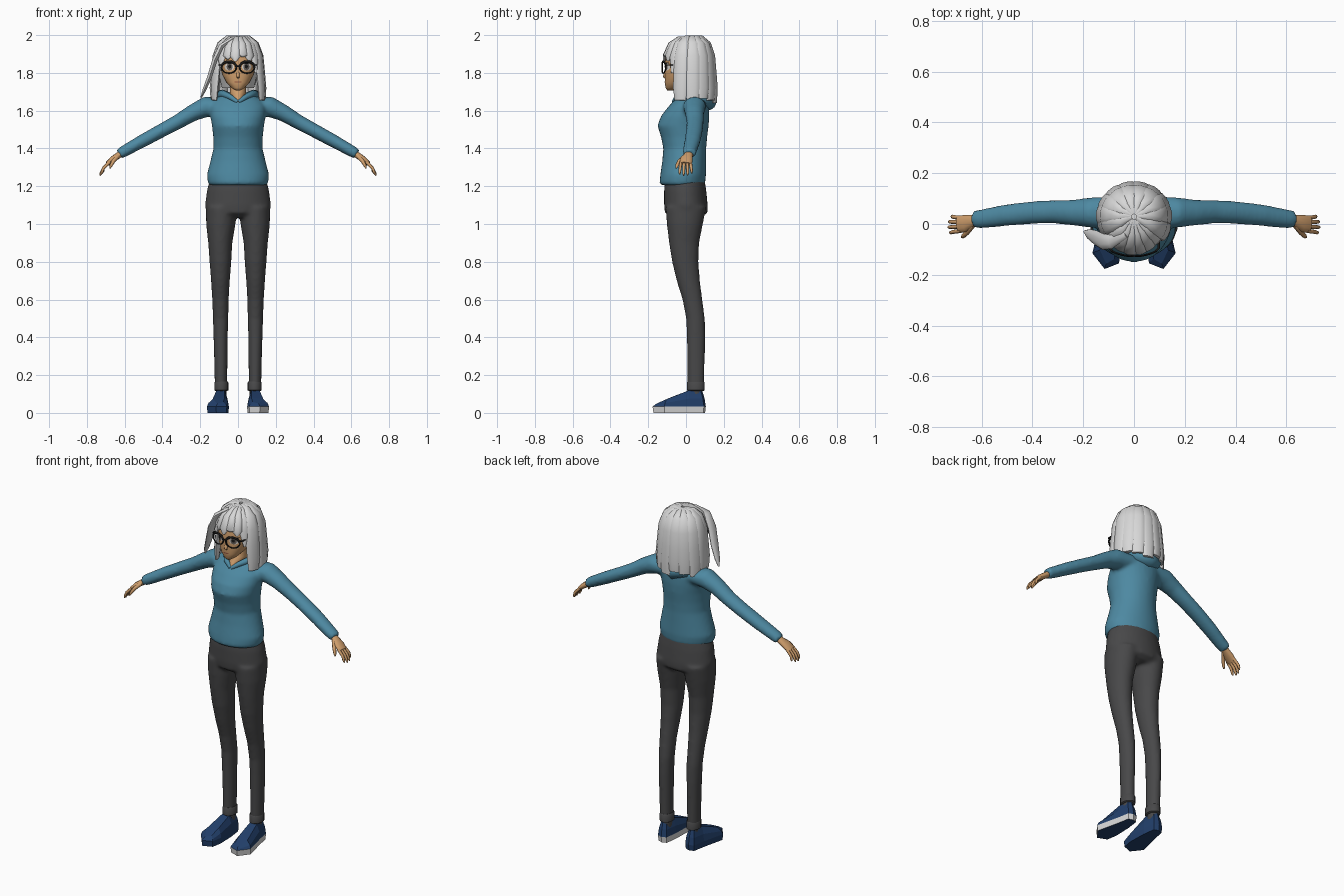
import bpy, bmesh, math
from mathutils import Vector

X, Y, Z = Vector((1, 0, 0)), Vector((0, 1, 0)), Vector((0, 0, 1))


def mat(name, r, g, b):
    m = bpy.data.materials.new(name)
    m.diffuse_color = (r, g, b, 1)
    return m


SKIN = mat("skin", .62, .34, .15)
TEAL = mat("teal cloth", .075, .25, .36)
GREY = mat("dark grey cloth", .065, .065, .067)
NAVY = mat("navy", .016, .05, .145)
SOLE = mat("sole white", .68, .68, .68)
HAIR = mat("silver hair", .68, .68, .68)
BLACK = mat("black", .01, .01, .01)
WHITE = mat("eye white", .75, .72, .68)
IRIS = mat("iris", .14, .12, .11)
LIP = mat("lip", .3, .1, .055)


def sgn_pow(v, e):
    return math.copysign(abs(v) ** e, v)


def tube(bm, path, u_ref=X, n=16, axis=None, p=2.0):
    """Loft ellipses (x, y, z, radius along u_ref, radius across) along a path."""
    pts = [Vector(q[:3]) for q in path]
    rings = []
    for i, q in enumerate(path):
        t = axis or (pts[min(i + 1, len(pts) - 1)] - pts[max(i - 1, 0)]).normalized()
        u = (u_ref - t * u_ref.dot(t)).normalized()
        v = t.cross(u)
        ring = []
        for k in range(n):
            a = 2 * math.pi * k / n
            ring.append(bm.verts.new(pts[i] + u * q[3] * sgn_pow(math.cos(a), 2 / p)
                                     + v * q[4] * sgn_pow(math.sin(a), 2 / p)))
        rings.append(ring)
    for r0, r1 in zip(rings, rings[1:]):
        for k in range(n):
            bm.faces.new((r0[k], r0[(k + 1) % n], r1[(k + 1) % n], r1[k]))
    bm.faces.new(rings[0][::-1])
    bm.faces.new(rings[-1])


def stack(bm, rows, n=32, p=2.0):
    """Horizontal rings given as (z, half width, front y, back y)."""
    tube(bm, [(0, (f + b) / 2, z, w, (b - f) / 2) for z, w, f, b in rows], n=n, axis=Z, p=p)


def finish(name, bm, mats, smooth=50, remesh=None):
    bmesh.ops.recalc_face_normals(bm, faces=bm.faces)
    me = bpy.data.meshes.new(name)
    bm.to_mesh(me)
    bm.free()
    ob = bpy.data.objects.new(name, me)
    bpy.context.collection.objects.link(ob)
    for m in mats:
        me.materials.append(m)
    if remesh:
        r = ob.modifiers.new("blend", 'REMESH')
        r.mode, r.voxel_size, r.use_smooth_shade = 'VOXEL', remesh, True
        s = ob.modifiers.new("relax", 'SMOOTH')
        s.factor, s.iterations = .5, 6
    elif smooth:
        bpy.ops.object.select_all(action='DESELECT')
        ob.select_set(True)
        bpy.context.view_layer.objects.active = ob
        bpy.ops.object.shade_smooth_by_angle(angle=math.radians(smooth))
    return ob


def sided(s, path):
    return [(s * q[0],) + tuple(q[1:]) for q in path]


# Sweater: torso and sleeves blended together
bm = bmesh.new()
stack(bm, [(1.205, .152, -.132, .097), (1.22, .160, -.14, .102), (1.26, .165, -.136, .106),
           (1.33, .147, -.126, .106), (1.40, .130, -.12, .107), (1.46, .131, -.132, .112),
           (1.52, .138, -.151, .12), (1.57, .146, -.133, .123), (1.62, .15, -.095, .122),
           (1.655, .13, -.062, .11), (1.685, .08, -.035, .09)])
ARM = [(.08, .045, 1.625, .065, .045), (.17, .045, 1.62, .06, .055), (.24, .045, 1.588, .051, .045),
       (.32, .048, 1.54, .046, .039), (.40, .045, 1.497, .045, .037), (.50, .035, 1.443, .043, .035),
       (.60, .02, 1.387, .038, .031), (.63, .017, 1.37, .035, .028)]
for s in (1, -1):
    tube(bm, sided(s, ARM), Y)
finish("sweater", bm, [TEAL], remesh=.01)

# Hood lying around the neck
half = [(.04, -.05, 1.672, .014, .014), (.075, 0, 1.688, .018, .018), (.085, .05, 1.682, .03, .03),
        (.058, .095, 1.66, .04, .042)]
bm = bmesh.new()
tube(bm, [(.003, -.066, 1.645, .01, .01)] + half + [(0, .112, 1.645, .044, .048)]
     + sided(-1, half[::-1]) + [(-.003, -.066, 1.645, .01, .01)], Z, 14)
finish("hood", bm, [TEAL], 70)

# Trousers: hips and legs blended together
LEG = [(.088, 0, 1.09, .082, .108), (.091, -.006, 1.0, .078, .096), (.094, -.01, .9, .064, .08),
       (.093, -.004, .8, .058, .07), (.093, .012, .7, .05, .062), (.093, .034, .6, .044, .053),
       (.092, .05, .5, .041, .05), (.092, .053, .4, .038, .049), (.091, .053, .3, .036, .047),
       (.09, .052, .13, .033, .044)]
CUFF = [(.088, .052, z, r, r + .01) for z, r in ((.117, .033), (.12, .037), (.16, .037), (.166, .033))]
bm = bmesh.new()
stack(bm, [(1.24, .148, -.11, .098), (1.18, .164, -.116, .107), (1.10, .175, -.116, .115),
           (1.06, .168, -.112, .115), (1.035, .13, -.08, .08)])
for s in (1, -1):
    tube(bm, sided(s, LEG), axis=Z, n=20)
finish("trousers", bm, [GREY], remesh=.01)
for s, side in ((1, "right"), (-1, "left")):
    bm = bmesh.new()
    tube(bm, sided(s, CUFF), axis=Z)
    tube(bm, sided(s, [(.088, .052, .08, .026, .034), (.088, .052, .13, .026, .034)]), axis=Z)
    finish("trouser_cuff_" + side, bm, [GREY])

    # Low-poly shoe: footprint raised to a sloping top, pale sole on one shoe
    foot = [(.062, .095), (.09, .105), (.118, .095), (.132, .02), (.157, -.115),
            (.105, -.177), (.05, -.155), (.043, -.09), (.052, .02)]
    bm = bmesh.new()
    rows = []
    for level in range(4):
        ring = []
        for x, y in foot:
            k = (.97, 1, .9, .55)[level]
            yy = (y + .03) * (.97, 1, .95, .86)[level] - .03
            top = .118 if yy > 0 else .118 + yy * .44
            z = (0, .034, .034 + (top - .034) * .5, top)[level]
            ring.append(bm.verts.new((s * (.093 - min(yy, 0) * .06 + (x - .093) * k), yy, z)))
        rows.append(ring)
    for i, (r0, r1) in enumerate(zip(rows, rows[1:])):
        for k in range(len(foot)):
            j = (k + 1) % len(foot)
            f = bm.faces.new((r0[k], r0[j], r1[j], r1[k]))
            f.material_index = 1 if i == 0 and s > 0 else 0
    bm.faces.new(rows[0])
    bmesh.ops.triangulate(bm, faces=[bm.faces.new(rows[-1])])
    finish("shoe_" + side, bm, [NAVY, SOLE], 0)

    # Hand: palm, four fingers, thumb
    bm = bmesh.new()
    tube(bm, sided(s, [(.60, .017, 1.385, .022, .018), (.635, .012, 1.362, .024, .017),
                       (.665, .002, 1.342, .034, .016), (.692, -.002, 1.318, .033, .012)]), Y, 12)
    for i in range(4):
        y, d = .024 - .017 * i, (.012, .002, 0, .006)[i]
        tube(bm, sided(s, [(.68, y, 1.328, .008, .009), (.712, y * 1.15, 1.296, .008, .008),
                           (.727 - d, y * 1.25, 1.268 + d, .007, .007),
                           (.731 - d, y * 1.25, 1.256 + d, .003, .003)]), Y, 8)
    tube(bm, sided(s, [(.635, -.005, 1.36, .011, .012), (.658, -.034, 1.335, .011, .01),
                       (.672, -.048, 1.31, .009, .008), (.678, -.052, 1.295, .004, .004)]), Y, 8)
    finish("hand_" + side, bm, [SKIN])

# Head and neck
HEAD = [(1.708, .014, -.1, -.06), (1.72, .034, -.108, -.03), (1.75, .062, -.112, .02),
        (1.79, .083, -.112, .07), (1.84, .095, -.112, .10), (1.89, .098, -.108, .115),
        (1.94, .085, -.09, .11), (1.975, .05, -.05, .08)]
bm = bmesh.new()
stack(bm, HEAD, 40, 2.3)
stack(bm, [(1.63, .008, -.078, .06), (1.678, .042, -.058, .065), (1.70, .043, -.034, .066),
           (1.77, .042, -.028, .066)], 20)
tube(bm, [(0, -.1, 1.815, .006, .006), (0, -.112, 1.79, .009, .009), (0, -.116, 1.779, .009, .006),
          (0, -.106, 1.772, .006, .004)], X, 10)
finish("head", bm, [SKIN], 60)


def face_y(x, z):
    """Front surface of the head at x, z."""
    for a, b in zip(HEAD, HEAD[1:]):
        if z <= b[0]:
            break
    t = (z - a[0]) / (b[0] - a[0])
    w, f, k = (a[i] + (b[i] - a[i]) * t for i in (1, 2, 3))
    return (f + k) / 2 - (k - f) / 2 * max(0, 1 - (abs(x) / w) ** 2.3) ** (1 / 2.3)


def decal(name, x, z, rx, rz, lift, m):
    """Thin oval laid on the face."""
    bm = bmesh.new()
    bmesh.ops.create_circle(bm, cap_ends=True, segments=20, radius=1)
    bmesh.ops.poke(bm, faces=bm.faces)
    bmesh.ops.subdivide_edges(bm, edges=bm.edges, cuts=2, use_grid_fill=True)
    for v in bm.verts:
        px, pz = x + v.co.x * rx, z + v.co.y * rz
        v.co = (px, face_y(px, pz) - lift, pz)
    finish(name, bm, [m])


for s, side in ((1, "right"), (-1, "left")):
    decal("eye_" + side, s * .046, 1.832, .025, .02, .002, WHITE)
    decal("iris_" + side, s * .044, 1.832, .016, .019, .0035, IRIS)
    decal("pupil_" + side, s * .044, 1.834, .008, .01, .005, BLACK)
    decal("upper_lash_" + side, s * .046, 1.852, .027, .004, .005, BLACK)
decal("mouth", 0, 1.752, .02, .0035, .002, LIP)

# Glasses: two oval rims, bridge and temples
bm = bmesh.new()
for s in (1, -1):
    rim = []
    for k in range(25):
        a = 2 * math.pi * k / 24
        x = .048 + .039 * math.cos(a)
        rim.append((s * x, -.127 + x * x * 2.6, 1.829 + .031 * math.sin(a), .004, .005 + .002 * math.sin(a)))
    tube(bm, rim, Y, 8)
    tube(bm, sided(s, [(.084, -.108, 1.842, .004, .005), (.097, -.095, 1.842, .003, .005),
                       (.1, .03, 1.842, .003, .005)]), Z, 8)
tube(bm, [(-.012, -.126, 1.835, .004, .004), (.012, -.126, 1.835, .004, .004)], Z, 8)
finish("glasses", bm, [BLACK])

# Hair: cap plus thick locks running from the crown
bm = bmesh.new()
stack(bm, [(1.72, .085, .03, .12), (1.80, .104, -.02, .14), (1.87, .114, -.07, .143), (1.92, .112, -.09, .135),
           (1.96, .088, -.075, .11), (1.985, .04, -.02, .06)], 24)
finish("hair_cap", bm, [HAIR])

FLOW = [(.08, 1.982, .25), (.48, 1.982, .6), (.80, 1.953, .85), (1.0, 1.89, 1), (1.07, 1.80, 1),
        (1.13, 1.72, .95), (1.17, 1.6, .8)]


def lock(bm, az, z_end, width, tip, thick=.017):
    a = math.radians(az)
    d = Vector((math.cos(a) * .118, math.sin(a) * (.108 if a >= 0 else .142), 0))
    path = []
    for i, (r, z, w) in enumerate(FLOW):
        done = z <= z_end
        if done:
            r0, z0, w0 = FLOW[i - 1]
            r, z, w = r0 + (r - r0) * (z0 - z_end) / (z0 - z), z_end, tip
        path.append((d.x * r, .03 + d.y * r, z, width * w, thick * (.6 if done else 1)))
        if done:
            break
    tube(bm, path, Vector((-math.sin(a), math.cos(a), 0)), 10)


bm = bmesh.new()
for i, az in enumerate((-22, 3, 28, 53, 78, 103, 128, 153, 178, 202)):
    lock(bm, az, (1.655, 1.64, 1.665)[i % 3], .043, .75)
finish("long_locks", bm, [HAIR])
bm = bmesh.new()
for az, z, w in ((-42, 1.80, .03), (-60, 1.862, .03), (-78, 1.885, .028), (-97, 1.86, .03),
                 (-117, 1.872, .03), (-137, 1.83, .032)):
    lock(bm, az, z, w, .2, .012)
# Loose lock swinging outward
tube(bm, [(-.03, -.04, 1.98, .015, .012), (-.09, -.07, 1.94, .028, .014), (-.122, -.07, 1.87, .032, .014),
          (-.15, -.055, 1.78, .03, .013), (-.178, -.04, 1.71, .02, .01), (-.195, -.03, 1.67, .005, .004)], Y, 10)
finish("fringe", bm, [HAIR])
